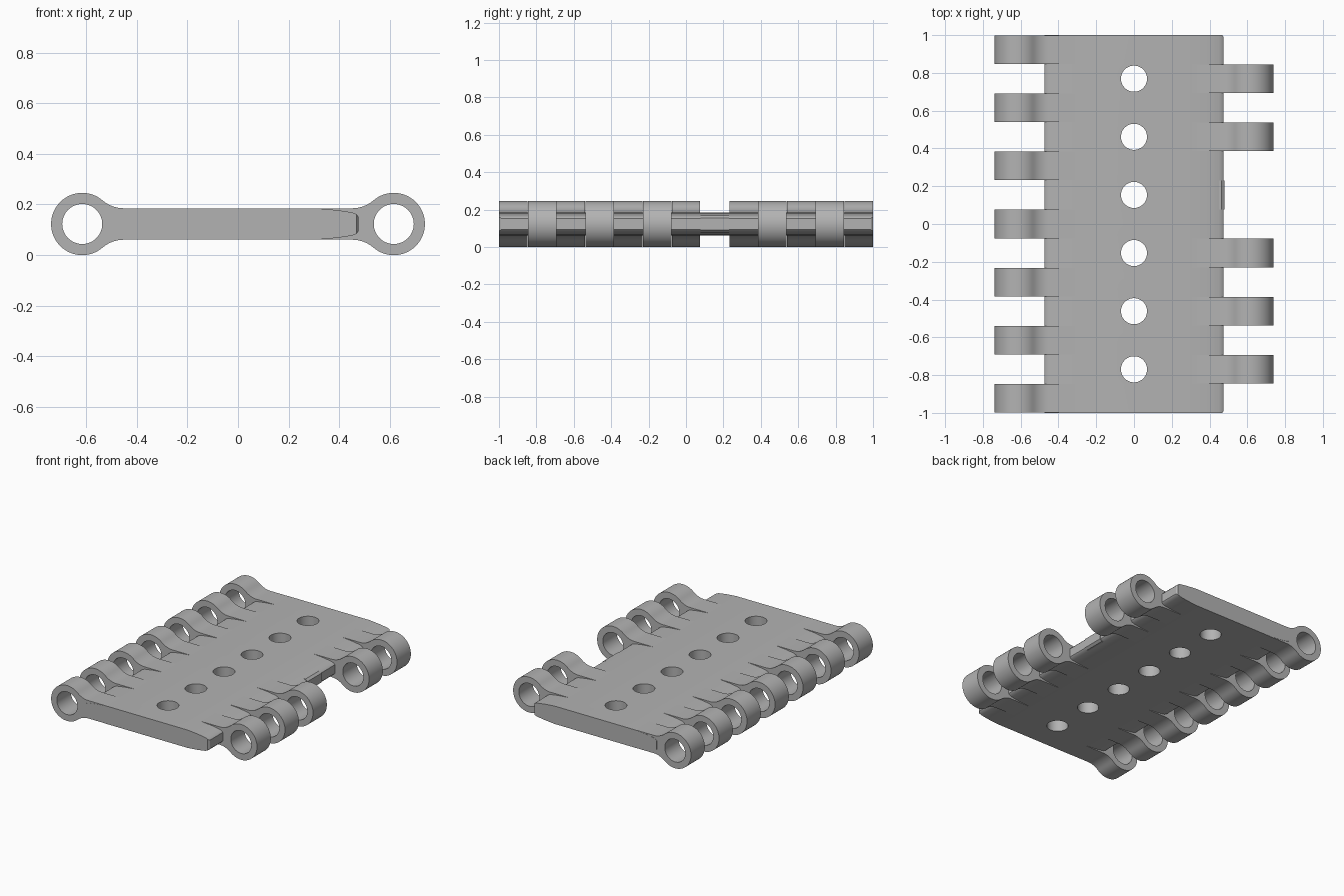
import bpy, bmesh, math
from mathutils import Vector

cube = bpy.data.objects.get("Cube")
if cube:
    bpy.data.objects.remove(cube, do_unlink=True)

steel = bpy.data.materials.new("plain grey steel")
steel.use_nodes = True
GREY = (0.45, 0.45, 0.45, 1)
steel.diffuse_color = GREY
steel.node_tree.nodes["Principled BSDF"].inputs["Base Color"].default_value = GREY

SLOTS = 13
PITCH = 2 / SLOTS
MID = 0.123          # height of the hinge axis
HALF = 0.062         # half the plate thickness
AXIS = 0.615         # hinge axis distance from the middle
R_OUT, R_IN = 0.123, 0.079
TAPER = 0.31         # where the plate edge starts to thin


def slot_y(i):
    return -1 + (i + 0.5) * PITCH


def extrude_profile(name, points, width):
    """Closed x-z outline extruded along y, centred on y = 0."""
    bm = bmesh.new()
    face = bm.faces.new([bm.verts.new((x, -width / 2, z)) for x, z in points])
    out = bmesh.ops.extrude_face_region(bm, geom=[face])
    moved = [v for v in out["geom"] if isinstance(v, bmesh.types.BMVert)]
    bmesh.ops.translate(bm, verts=moved, vec=(0, width, 0))
    bmesh.ops.recalc_face_normals(bm, faces=bm.faces)
    mesh = bpy.data.meshes.new(name)
    bm.to_mesh(mesh)
    bm.free()
    mesh.materials.append(steel)
    ob = bpy.data.objects.new(name, mesh)
    bpy.context.collection.objects.link(ob)
    return ob


def activate(ob):
    bpy.ops.object.select_all(action="DESELECT")
    ob.select_set(True)
    bpy.context.view_layer.objects.active = ob


def drill(ob, location, radius, rotation=(0, 0, 0)):
    """Cut a round hole through an object."""
    bpy.ops.mesh.primitive_cylinder_add(vertices=48, radius=radius, depth=0.6,
                                        location=location, rotation=rotation)
    cutter = bpy.context.object
    cutter.hide_render = True
    cutter.data.materials.append(steel)
    activate(ob)
    mod = ob.modifiers.new("hole", "BOOLEAN")
    mod.operation = "DIFFERENCE"
    mod.solver = "EXACT"
    mod.object = cutter
    bpy.ops.object.modifier_apply(modifier=mod.name)
    bpy.data.objects.remove(cutter, do_unlink=True)


def smooth(ob):
    activate(ob)
    bpy.ops.object.shade_smooth_by_angle(angle=math.radians(30))


# Plate: flat slab whose two long edges thin towards a blunt tip
edge = [(TAPER, HALF), (0.39, 0.055), (0.45, 0.046), (0.467, 0.039), (0.475, 0.03)]
right = edge + [(x, -h) for x, h in reversed(edge)]
left = [(-x, -h) for x, h in right]
plate = extrude_profile("plate", [(x, MID + h) for x, h in right + left], 2)

# Chamfer the two exposed corners on the left-hand tip
bm = bmesh.new()
bm.from_mesh(plate.data)
corners = [e for e in bm.edges
           if all(v.co.x > 0.47 and abs(v.co.y) > 0.99 for v in e.verts)
           and abs(e.verts[0].co.z - e.verts[1].co.z) > 0.02]
bmesh.ops.bevel(bm, geom=corners, offset=0.012, segments=1, affect="EDGES")
bm.to_mesh(plate.data)
bm.free()

# Row of six round holes down the middle
for k in range(6):
    drill(plate, (0, (k - 2.5) * 2 * PITCH, MID), 0.069)
smooth(plate)

# Lug: ring blended into the plate by a concave fillet above and below
FILLET_X = 0.45
dx = AXIS - FILLET_X
fillet = (dx ** 2 + HALF ** 2 - R_OUT ** 2) / (2 * (R_OUT - HALF))
start = math.atan2(HALF + fillet, -dx)          # where ring meets fillet
centre = Vector((FILLET_X, HALF + fillet))
upper = [(TAPER, HALF)]
for k in range(9):
    a = -math.pi / 2 + k / 8 * (start - math.pi / 2)
    upper.append((centre.x + fillet * math.cos(a), centre.y + fillet * math.sin(a)))
for k in range(1, 24):
    a = start * (1 - k / 24)
    upper.append((AXIS + R_OUT * math.cos(a), R_OUT * math.sin(a)))
outline = upper + [(AXIS + R_OUT, 0)] + [(x, -h) for x, h in reversed(upper)]
lug = extrude_profile("left_lug", [(x, MID + h) for x, h in outline], PITCH - 0.002)
drill(lug, (AXIS, 0, MID), R_IN, (math.pi / 2, 0, 0))
smooth(lug)

# Lugs alternate between the sides; one slot on the left side stays empty
EMPTY = 7
lug.location.y = slot_y(1)
for i in range(SLOTS):
    if i in (1, EMPTY):
        continue
    on_right = i % 2 == 0
    copy = bpy.data.objects.new("right_lug" if on_right else "left_lug", lug.data)
    copy.location.y = slot_y(i)
    copy.rotation_euler.z = math.pi if on_right else 0
    bpy.context.collection.objects.link(copy)

# Short stub left in the empty slot
stub = extrude_profile("stub", [(0.44, MID + 0.046), (0.464, MID + 0.045), (0.48, MID + 0.032),
                                (0.48, MID - 0.032), (0.464, MID - 0.045), (0.44, MID - 0.046)],
                       PITCH - 0.002)
stub.location.y = slot_y(EMPTY)
